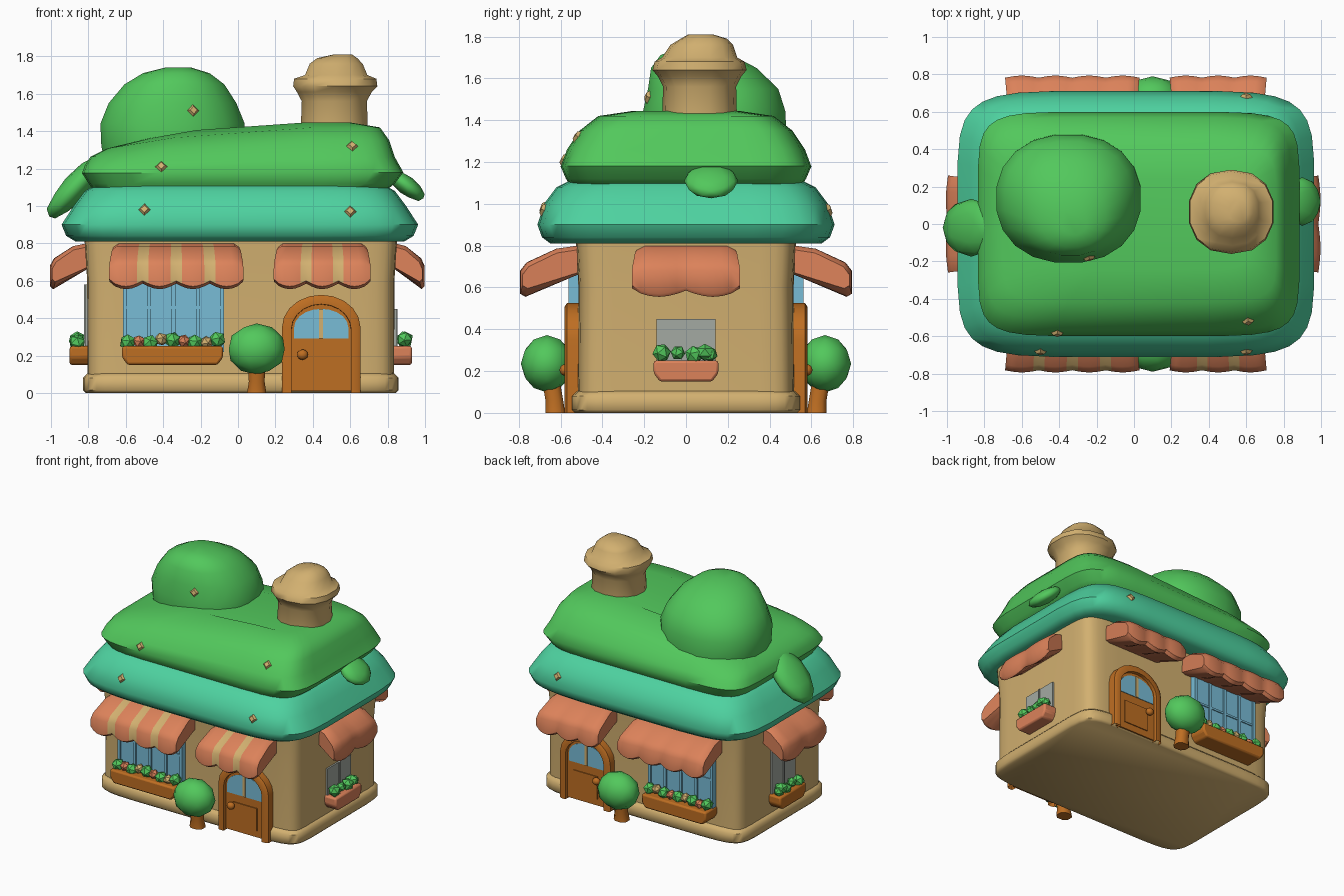
import bpy, bmesh, math, random
from mathutils import Vector, Matrix

if "Cube" in bpy.data.objects:
    bpy.data.objects.remove(bpy.data.objects["Cube"])
random.seed(4)


def material(name, hexcol):
    lin = []
    for i in (0, 2, 4):
        c = int(hexcol[i:i + 2], 16) / 255
        lin.append(c / 12.92 if c < 0.04045 else ((c + 0.055) / 1.055) ** 2.4)
    m = bpy.data.materials.new(name)
    m.diffuse_color = (*lin, 1)
    m.use_nodes = True
    m.node_tree.nodes["Principled BSDF"].inputs["Base Color"].default_value = m.diffuse_color
    return m


GREEN = material("leaf green", "52C85C")
TEAL = material("teal", "4ED2A0")
TAN = material("tan", "D2B070")
SALMON = material("salmon", "DC825A")
BROWN = material("orange brown", "BE6E22")
BLUE = material("window blue", "78BCD6")
GREY = material("glass grey", "A4AAA2")

# wall frames: origin, outward direction, direction along the wall
SIDES = {
    "front": (Vector((0, -.52, 0)), Vector((0, -1, 0)), Vector((1, 0, 0))),
    "back": (Vector((0, .52, 0)), Vector((0, 1, 0)), Vector((1, 0, 0))),
    "right": (Vector((.84, 0, 0)), Vector((1, 0, 0)), Vector((0, 1, 0))),
    "left": (Vector((-.81, 0, 0)), Vector((-1, 0, 0)), Vector((0, 1, 0))),
}


def at(side, u, d, z):
    o, out, along = SIDES[side]
    return o + out * d + along * u + Vector((0, 0, z))


def finish(name, bm, mats, angle=40, bevel=0):
    bmesh.ops.recalc_face_normals(bm, faces=bm.faces)
    me = bpy.data.meshes.new(name)
    bm.to_mesh(me)
    bm.free()
    for m in mats:
        me.materials.append(m)
    me.shade_smooth()
    me.set_sharp_from_angle(angle=math.radians(angle))
    ob = bpy.data.objects.new(name, me)
    bpy.context.collection.objects.link(ob)
    if bevel:
        mod = ob.modifiers.new("bevel", 'BEVEL')
        mod.width, mod.segments = bevel, 2
    return ob


def loft(name, rings, mat, p=2, n=16, warp=None, angle=50):
    """Stack of superellipse rings (z, cx, cy, hx, hy)."""
    bm = bmesh.new()
    loops = []
    for z, cx, cy, hx, hy in rings:
        loop = []
        for i in range(n):
            t = 2 * math.pi * (i + .5) / n
            c, s = math.cos(t), math.sin(t)
            co = Vector((cx + hx * math.copysign(abs(c) ** (2 / p), c),
                         cy + hy * math.copysign(abs(s) ** (2 / p), s), z))
            loop.append(bm.verts.new(warp(co) if warp else co))
        loops.append(loop)
    for a, b in zip(loops, loops[1:]):
        for i in range(n):
            j = (i + 1) % n
            bm.faces.new((a[i], a[j], b[j], b[i]))
    bm.faces.new(loops[0])
    bm.faces.new(loops[-1])
    return finish(name, bm, [mat], angle)


def prism(name, side, outline, d0, d1, mat, bevel=0):
    """Outline in (along, z) extruded outwards from a wall."""
    bm = bmesh.new()
    a = [bm.verts.new(at(side, u, d0, z)) for u, z in outline]
    b = [bm.verts.new(at(side, u, d1, z)) for u, z in outline]
    bm.faces.new(a)
    bm.faces.new(b)
    for i in range(len(a)):
        j = (i + 1) % len(a)
        bm.faces.new((a[i], a[j], b[j], b[i]))
    return finish(name, bm, [mat], 35, bevel)


def rect(u0, u1, z0, z1):
    return [(u0, z0), (u1, z0), (u1, z1), (u0, z1)]


def arch(u0, u1, z0, zs, z1, n=10):
    c, r = (u0 + u1) / 2, (u1 - u0) / 2
    arc = [(c + r * math.cos(math.pi * i / n), zs + (z1 - zs) * math.sin(math.pi * i / n)) for i in range(n + 1)]
    return [(u1, z0)] + arc + [(u0, z0)]


def blob(name, co, size, mat, rot=None, sub=2):
    bm = bmesh.new()
    m = Matrix.Translation(co) @ (rot or Matrix()) @ Matrix.Diagonal((*size, 1))
    bmesh.ops.create_icosphere(bm, subdivisions=sub, radius=1, matrix=m)
    return finish(name, bm, [mat], 50 if sub > 1 else 20)


def awning(name, side, u0, u1, scallops, depth, striped):
    """Thick sloping awning with a scalloped lower edge."""
    prof = [(0, .80), (.36, .785), (.86, .72), (.97, .68), (.97, .60), (.88, .585), (0, .66)]
    cols = scallops * 6
    bm = bmesh.new()
    rows = []
    for i in range(cols + 1):
        f = i / cols
        bulge = abs(math.sin(math.pi * f * scallops))
        row = []
        for k, (d, z) in enumerate(prof):
            u = u0 + (u1 - u0) * f
            u += (.5 - f) * .05 * (1 - d)
            drop = .03 * bulge if k in (4, 5) else 0
            end = .02 if i in (0, cols) else 0
            sink = end if k < 4 else -end * .5
            row.append(bm.verts.new(at(side, u, d * depth + .012 * bulge * d, z - drop - sink)))
        rows.append(row)
    n = len(prof)
    for i in range(cols):
        for k in range(n):
            f = bm.faces.new((rows[i][k], rows[i + 1][k], rows[i + 1][(k + 1) % n], rows[i][(k + 1) % n]))
            if striped and i % 6 in (0, 5) and 0 < i < cols - 1 and k < 4:
                f.material_index = 1
    bm.faces.new(rows[0])
    bm.faces.new(rows[-1])
    finish(name, bm, [SALMON, TAN], 45)


def planter(name, side, u0, u1, depth, mat, count):
    w = .03
    prism(name, side, [(u0 + w, .15), (u1 - w, .15), (u1, .19), (u1, .25), (u0, .25), (u0, .19)],
          -.04, depth, mat, .012)
    for i in range(count):
        u = u0 + (u1 - u0) * (i + .5) / count
        big = i % 2 == 0
        m = GREEN if big or side in ("left", "right") else (SALMON, TAN)[i // 2 % 2]
        r = .045 if big else .036
        blob(name + "_plant", at(side, u, depth * .55, .265 + random.uniform(0, .025)), (r, r, r),
             m, Matrix.Rotation(random.uniform(0, 3), 4, 'X'), 1)


# walls and plinth
loft("plinth", [(0, .015, 0, .83, .535), (.015, .015, 0, .845, .55), (.08, .015, 0, .845, .55),
                (.105, .015, 0, .82, .525)], TAN, 10, 32)
loft("walls", [(.05, .015, 0, .82, .52), (.6, .015, 0, .822, .515), (.88, .015, 0, .84, .53)], TAN, 12, 32)

# roof band and leafy roof
band = loft("roof_band", [(.83, .01, 0, .82, .55), (.81, .01, 0, .88, .65), (.84, .01, 0, .93, .69),
                          (.90, .01, 0, .955, .712), (1.0, .01, 0, .89, .68), (1.08, .01, 0, .83, .62),
                          (1.12, .01, 0, .76, .54)], TEAL, 6, 32)


def slump(co):
    t = max(0, (co.z - 1.17) / .27)
    co.z -= .13 * t * min(1, max(0, -co.x / .75))
    return co


leafy = loft("leafy_roof", [(1.08, .01, 0, .78, .55), (1.12, .02, 0, .82, .575), (1.18, .025, 0, .86, .6),
                            (1.26, .01, 0, .83, .57), (1.35, .01, 0, .80, .51), (1.42, .03, 0, .73, .42),
                            (1.445, .06, 0, .55, .25)], GREEN, 7, 32, slump)
mound = loft("roof_mound", [(1.2, -.35, .14, .36, .33), (1.32, -.35, .14, .385, .343), (1.44, -.35, .135, .39, .345),
                            (1.55, -.35, .13, .345, .315), (1.65, -.34, .085, .27, .255),
                            (1.71, -.33, .05, .18, .175), (1.74, -.32, .02, .07, .08)], GREEN, 2.2, 20)
blob("left_leaf", (-.87, -.02, 1.10), (.22, .155, .07), GREEN, Matrix.Rotation(math.radians(-48), 4, 'Y'))
blob("right_leaf", (.90, .12, 1.11), (.12, .13, .05), GREEN, Matrix.Rotation(math.radians(38), 4, 'Y'))

# chimney
loft("chimney", [(1.36, .515, .065, .185, .18), (1.56, .515, .065, .178, .175), (1.61, .515, .065, .205, .2),
                 (1.64, .52, .065, .23, .225), (1.68, .52, .065, .225, .215), (1.70, .525, .065, .17, .18),
                 (1.76, .525, .075, .145, .15), (1.79, .53, .085, .11, .11), (1.81, .56, .07, .05, .06)],
     TAN, 2.3, 14)

# front and back share one layout
for side in ("front", "back"):
    awning(side + "_window_awning", side, -.69, .03, 4, .27, side == "front")
    awning(side + "_door_awning", side, .19, .71, 3, .27, side == "front")

    # window with raised bars
    prism(side + "_window", side, rect(-.61, -.08, .22, .66), -.04, .03, BLUE)
    for u in (-.605, -.475, -.345, -.215, -.085):
        prism(side + "_window_bar", side, rect(u - .01, u + .01, .22, .66), 0, .042, BLUE)
    prism(side + "_window_rail", side, rect(-.6, -.09, .45, .465), 0, .037, BLUE)
    planter(side + "_planter", side, -.62, -.08, .13, BROWN, 9)

    # arched door, frame, glass, mullion, panel and knob
    prism(side + "_door", side, arch(.27, .62, .01, .34, .49), -.04, .035, BROWN)
    bm = bmesh.new()
    loops = []
    for pts, d in ((arch(.235, .655, 0, .35, .525), -.04), (arch(.235, .655, 0, .35, .525), .05),
                   (arch(.25, .64, 0, .35, .51), .06), (arch(.285, .605, 0, .34, .475), .06),
                   (arch(.29, .60, 0, .34, .47), -.04)):
        loops.append([bm.verts.new(at(side, u, d, z)) for u, z in pts])
    for a, b in zip(loops, loops[1:]):
        for i in range(len(a) - 1):
            bm.faces.new((a[i], a[i + 1], b[i + 1], b[i]))
    finish(side + "_door_frame", bm, [BROWN], 40)
    prism(side + "_door_glass", side, arch(.30, .59, .29, .35, .45), .03, .039, BLUE)
    prism(side + "_door_mullion", side, rect(.433, .455, .29, .45), .03, .044, TAN)
    prism(side + "_door_panel", side, rect(.35, .55, .06, .23), .03, .042, BROWN)
    blob(side + "_door_knob", at(side, .345, .06, .205), (.03, .025, .028), BROWN)

    # small round tree
    s = -1 if side == "front" else 1
    loft(side + "_tree_trunk", [(0, .1, s * .625, .055, .05), (.06, .1, s * .63, .045, .045),
                                (.18, .1, s * .65, .05, .045)], BROWN, 2.5, 8)
    blob(side + "_tree_crown", (.10, s * .665, .235), (.157, .125, .137), GREEN)

# end walls: awning, small window, planter
for side, depth, top, box in (("right", .15, .45, SALMON), ("left", .19, .58, BROWN)):
    awning(side + "_awning", side, -.26, .26, 2, depth, False)
    prism(side + "_window", side, rect(-.14, .14, .2, top), -.03, .008, GREY)
    prism(side + "_window_bar", side, rect(-.006, .006, .2, top), -.03, .014, GREY)
    planter(side + "_planter", side, -.155, .155, .09, box, 4)
    blob(side + "_shrub", at(side, .09, .05, .29), (.05, .05, .04), GREEN, None, 1)

# little petals lying on the roof
bpy.context.view_layer.update()
for ob, x, z, s in ((band, -.5, .98, -1), (band, .6, .97, -1), (band, .6, .97, 1),
                    (leafy, -.41, 1.21, -1), (leafy, .61, 1.32, -1), (mound, -.24, 1.51, -1)):
    hit, pos, normal, _ = ob.ray_cast(Vector((x, 2 * s, z)), Vector((0, -s, 0)))
    if hit:
        bm = bmesh.new()
        m = Matrix.Translation(pos) @ normal.to_track_quat('Z', 'Y').to_matrix().to_4x4()
        bmesh.ops.create_cone(bm, cap_ends=True, segments=4, radius1=.045, radius2=.02, depth=.03, matrix=m)
        finish("petal", bm, [TAN], 20)
